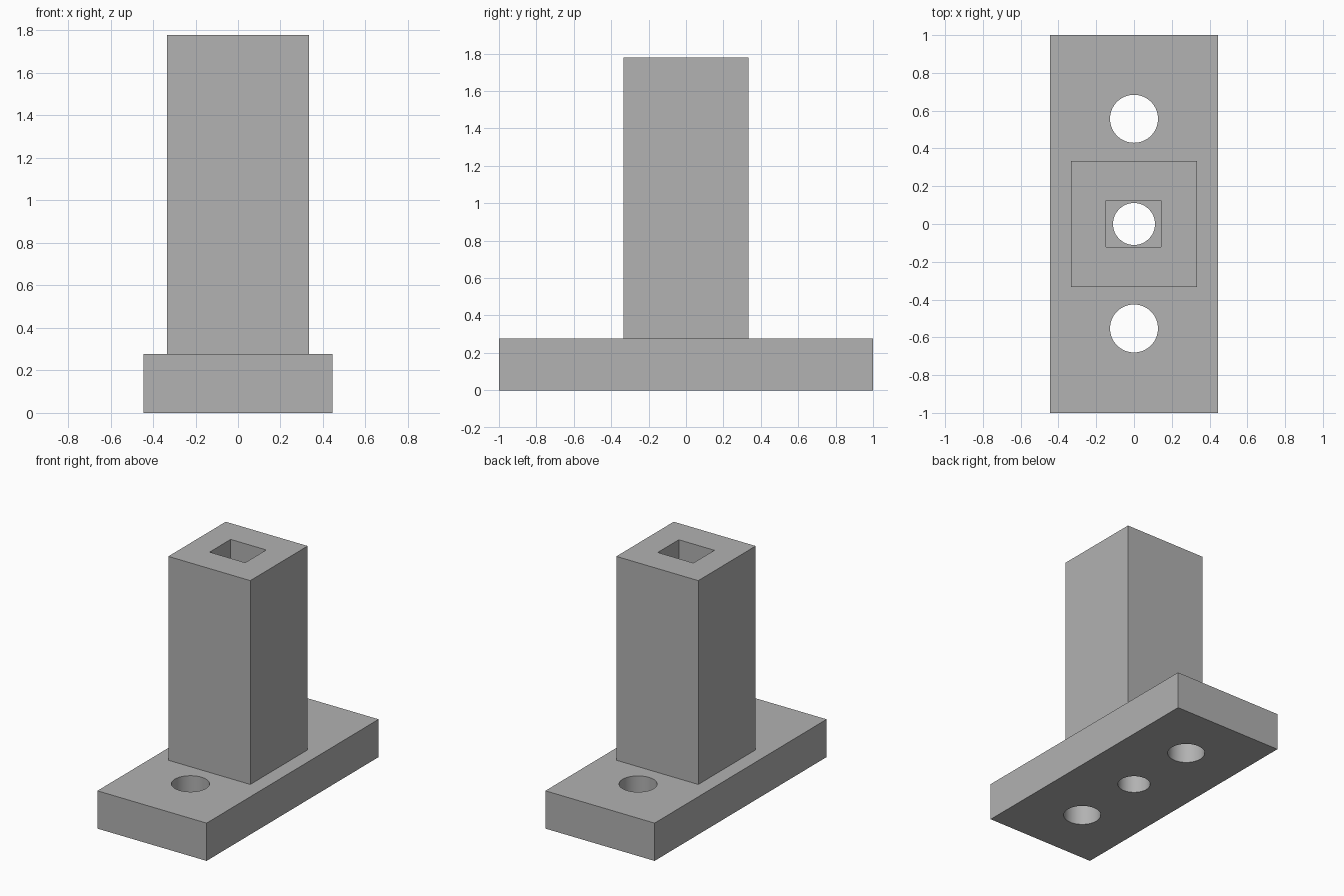
import bpy
import math

if "Cube" in bpy.data.objects:
    bpy.data.objects.remove(bpy.data.objects["Cube"], do_unlink=True)

BASE_TOP, POST_TOP = 0.278, 1.778

grey = bpy.data.materials.new("plain grey")
grey.use_nodes = True
grey.diffuse_color = (0.445, 0.445, 0.445, 1)
grey.node_tree.nodes["Principled BSDF"].inputs["Base Color"].default_value = (0.445, 0.445, 0.445, 1)


def box(name, size_x, size_y, z0, z1, x=0, y=0):
    bpy.ops.mesh.primitive_cube_add(size=1, location=(x, y, (z0 + z1) / 2))
    ob = bpy.context.object
    ob.name = name
    ob.scale = (size_x, size_y, z1 - z0)
    bpy.ops.object.transform_apply(location=True, rotation=False, scale=True)
    ob.data.materials.append(grey)
    return ob


def rod(name, radius, y, z0, z1):
    bpy.ops.mesh.primitive_cylinder_add(vertices=64, radius=radius, depth=z1 - z0,
                                        location=(0, y, (z0 + z1) / 2))
    ob = bpy.context.object
    ob.name = name
    ob.data.materials.append(grey)
    return ob


def combine(target, tool, operation):
    mod = target.modifiers.new(operation.lower(), "BOOLEAN")
    mod.operation = operation
    mod.solver = "EXACT"
    mod.object = tool
    bpy.ops.object.select_all(action="DESELECT")
    bpy.context.view_layer.objects.active = target
    target.select_set(True)
    bpy.ops.object.modifier_apply(modifier=mod.name)
    bpy.data.objects.remove(tool, do_unlink=True)


# Base plate with the square post rising from it
bracket = box("post_on_base_plate", 0.889, 2, 0, BASE_TOP)
combine(bracket, box("post", 0.667, 0.667, BASE_TOP - 0.1, POST_TOP), "UNION")

# Rectangular socket running down the post
combine(bracket, box("socket", 0.29, 0.245, BASE_TOP, POST_TOP + 0.1, -0.002, 0.002), "DIFFERENCE")

# Round holes: one under the socket, two mounting holes
for radius, y in ((0.111, 0), (0.127, 0.557), (0.127, -0.553)):
    combine(bracket, rod("hole", radius, y, -0.1, BASE_TOP + 0.1), "DIFFERENCE")

bpy.ops.object.shade_smooth_by_angle(angle=math.radians(30))
